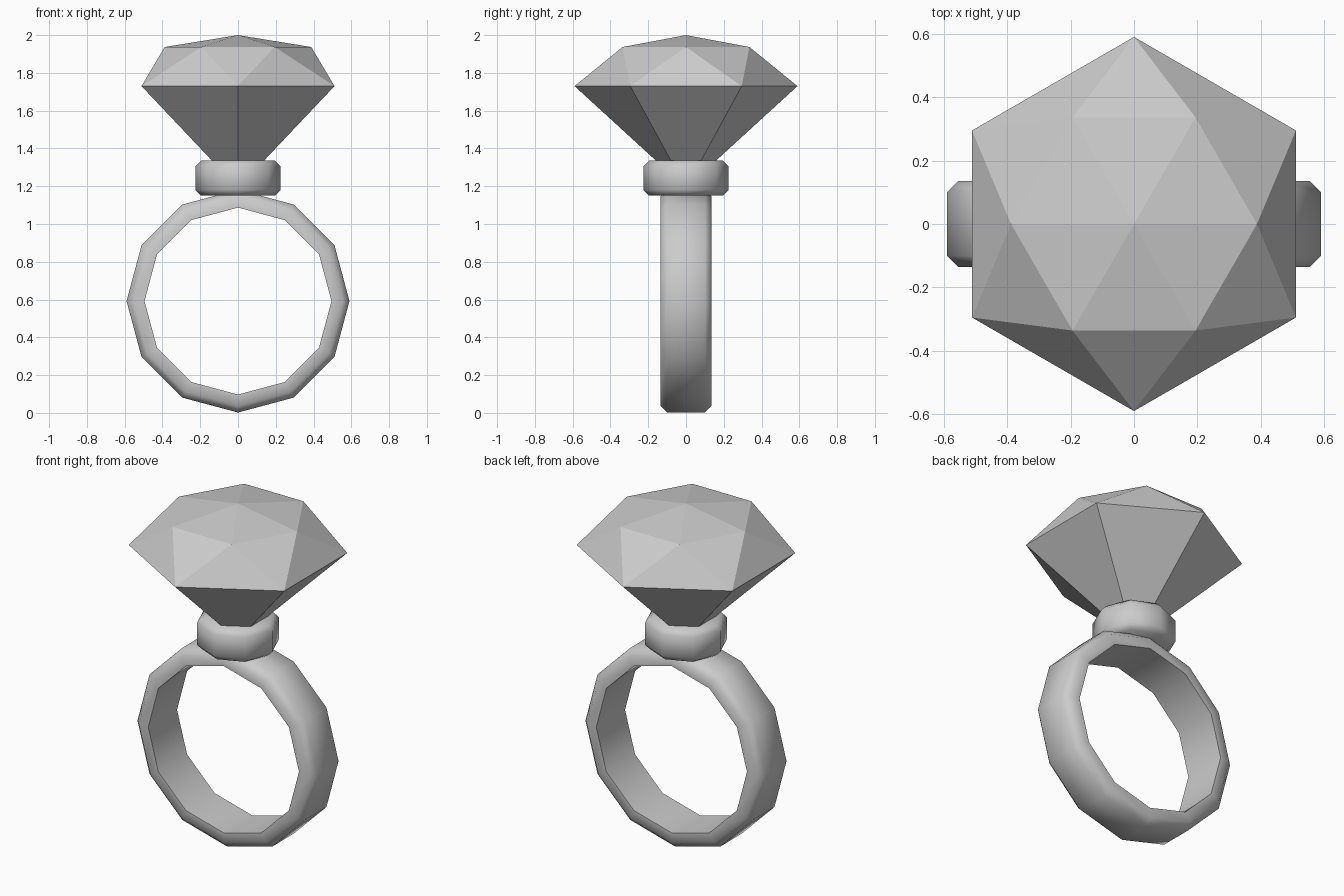
import bpy
from math import sin, cos, pi, radians

if "Cube" in bpy.data.objects:
    bpy.data.objects.remove(bpy.data.objects["Cube"])


def make_object(name, verts, faces, smooth=False):
    mesh = bpy.data.meshes.new(name)
    mesh.from_pydata(verts, [], faces)
    obj = bpy.data.objects.new(name, mesh)
    bpy.context.collection.objects.link(obj)
    bpy.ops.object.select_all(action='DESELECT')
    obj.select_set(True)
    bpy.context.view_layer.objects.active = obj
    bpy.ops.object.mode_set(mode='EDIT')
    bpy.ops.mesh.select_all(action='SELECT')
    bpy.ops.mesh.remove_doubles(threshold=0.0001)
    bpy.ops.mesh.normals_make_consistent(inside=False)
    bpy.ops.object.mode_set(mode='OBJECT')
    if smooth:
        bpy.ops.object.shade_smooth_by_angle(angle=radians(50))
    return obj


def circle(n, r, z, start=0.0):
    return [(r * cos(start + 2 * pi * i / n), r * sin(start + 2 * pi * i / n), z)
            for i in range(n)]


def strip(n, a, b):
    """Quads joining the loop starting at index a to the one starting at b."""
    return [(a + i, a + (i + 1) % n, b + (i + 1) % n, b + i) for i in range(n)]


# Band: 12-sided ring around y, outer rims chamfered
N = 12
profile = [(0.495, -0.135), (0.555, -0.135), (0.59, -0.10),
           (0.59, 0.10), (0.555, 0.135), (0.495, 0.135)]
verts, faces = [], []
for k, (r, y) in enumerate(profile):
    verts += [(px, y, py + 0.592) for px, py, _ in circle(N, r, 0)]
    faces += strip(N, k * N, (k + 1) % len(profile) * N)
make_object("band", verts, faces, smooth=True)

# Seat: chamfered octagonal block holding the gem
N = 8
verts, faces = [], []
levels = [(0.195, 1.15), (0.225, 1.18), (0.225, 1.307), (0.195, 1.337)]
for k, (r, z) in enumerate(levels):
    verts += circle(N, r, z)
    if k:
        faces += strip(N, (k - 1) * N, k * N)
faces += [tuple(range(N)), tuple(range(3 * N, 4 * N))]
make_object("seat", verts, faces, smooth=True)

# Gem: hexagonal girdle, faceted crown above, pointed pavilion below
N = 6
verts = circle(N, 0.59, 1.73, pi / 6) + circle(N, 0.388, 1.937)
verts += [(0, 0, 2.0), (0, 0, 1.19)]
faces = []
for i in range(N):
    j = (i + 1) % N
    faces += [(i, N + j, N + i), (i, j, N + j),
              (N + i, N + j, 2 * N), (j, i, 2 * N + 1)]
make_object("gem", verts, faces)
